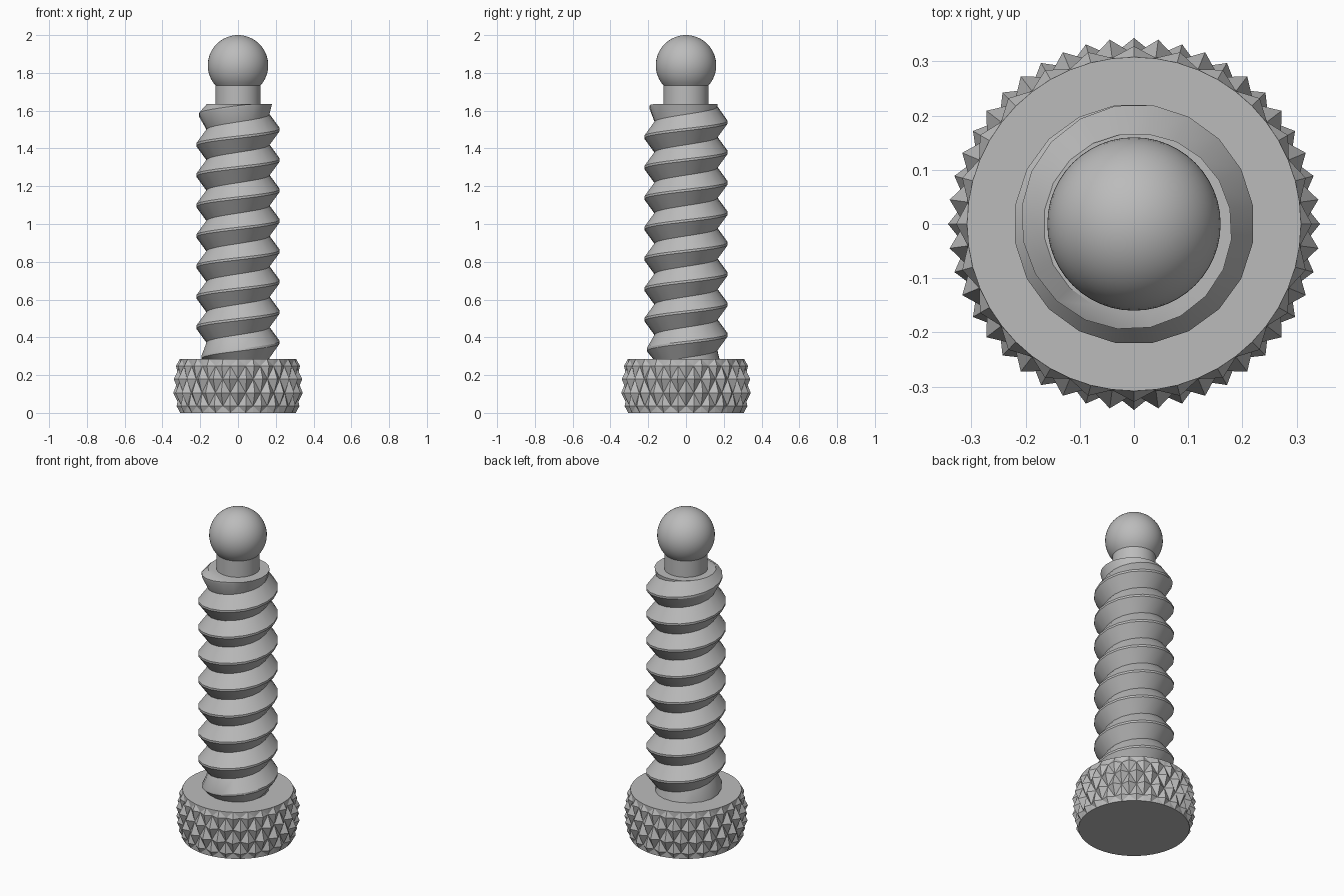
import bpy, bmesh, math

old = bpy.data.objects.get("Cube")
if old:
    bpy.data.objects.remove(old)

steel = bpy.data.materials.new("grey_steel")
steel.use_nodes = True
GREY = (0.5, 0.5, 0.5, 1)
steel.diffuse_color = GREY
steel.node_tree.nodes["Principled BSDF"].inputs["Base Color"].default_value = GREY

HEAD_TOP, SHANK_TOP = 0.285, 1.635
ROOT, CREST, PITCH = 0.167, 0.222, 0.161


def polar(r, a, z):
    return (r * math.cos(a), r * math.sin(a), z)


def finish(name, bm, smooth):
    bmesh.ops.recalc_face_normals(bm, faces=bm.faces)
    mesh = bpy.data.meshes.new(name)
    bm.to_mesh(mesh)
    bm.free()
    mesh.materials.append(steel)
    ob = bpy.data.objects.new(name, mesh)
    bpy.context.collection.objects.link(ob)
    if smooth:
        bpy.ops.object.select_all(action='DESELECT')
        ob.select_set(True)
        bpy.context.view_layer.objects.active = ob
        bpy.ops.object.shade_smooth_by_angle(angle=math.radians(30))
    return ob


# Knurled head: alternating tips and valleys form staggered pyramids
def build_head():
    bm = bmesh.new()
    count = 48
    # height, tip radius, valley radius
    rows = [(0, 0.308, 0.308), (0.036, 0.328, 0.309), (0.106, 0.343, 0.313),
            (0.179, 0.343, 0.313), (0.249, 0.328, 0.309), (HEAD_TOP, 0.308, 0.308)]

    def is_tip(k, j):
        return (k + j) % 2 == 0

    grid = []
    for j, (z, tip, valley) in enumerate(rows):
        grid.append([bm.verts.new(polar(tip if is_tip(k, j) else valley,
                                        math.tau * k / count + math.pi / 2, z))
                     for k in range(count)])
    for j in range(len(rows) - 1):
        for k in range(count):
            n = (k + 1) % count
            a, b = grid[j][k], grid[j][n]
            d, c = grid[j + 1][k], grid[j + 1][n]
            if is_tip(k, j):
                tris = ((a, b, d), (b, c, d))
            else:
                tris = ((a, b, c), (a, c, d))
            for t in tris:
                bm.faces.new(t)
    bm.faces.new(grid[0][::-1])
    bm.faces.new(grid[-1])
    finish("knurled_head", bm, False)


# Threaded shank: a ridge profile swept up a helix, fading at both ends
def build_thread():
    bm = bmesh.new()
    seg = 20
    crest_zero = 0.373          # crest height on the +x side, lowest full turn
    first, last = -28, 8 * seg + 14
    fade_top = 7.25
    half_flat = 0.006

    def clamp(z):
        return min(max(z, HEAD_TOP - 0.01), SHANK_TOP)

    strips = []
    for i in range(first, last + 1):
        turn = (i + 0.5) / seg
        fade = min(1, 1 + turn, 1 - (turn - fade_top))
        r = ROOT + (CREST - ROOT) * max(0, fade)
        z = crest_zero + PITCH * turn
        angle = math.tau * turn
        profile = [(ROOT, -PITCH / 2), (r, -half_flat), (r, half_flat), (ROOT, PITCH / 2)]
        strips.append([bm.verts.new(polar(pr, angle, clamp(z + dz))) for pr, dz in profile])
    for s, t in zip(strips, strips[1:]):
        for m in range(3):
            bm.faces.new((s[m], t[m], t[m + 1], s[m + 1]))
    bmesh.ops.remove_doubles(bm, verts=bm.verts, dist=0.0005)
    bmesh.ops.dissolve_degenerate(bm, edges=bm.edges, dist=0.0005)
    # Flat end of the shank
    cap = [bm.verts.new(polar(ROOT, math.tau * (k + 0.5) / seg, SHANK_TOP)) for k in range(seg)]
    bm.faces.new(cap)
    bmesh.ops.remove_doubles(bm, verts=bm.verts, dist=0.0005)
    finish("threaded_shank", bm, True)


# Neck and ball tip: one turned profile
def build_ball_tip():
    bm = bmesh.new()
    ball, neck, centre, sides, rings = 0.16, 0.12, 1.84, 48, 20
    start = -math.acos(neck / ball)
    profile = [(neck, SHANK_TOP - 0.01)]
    for k in range(rings + 1):
        a = start + (math.pi / 2 - start) * k / rings
        profile.append((ball * math.cos(a), centre + ball * math.sin(a)))
    verts = [bm.verts.new((max(r, 0), 0, z)) for r, z in profile]
    edges = [bm.edges.new(p) for p in zip(verts, verts[1:])]
    bmesh.ops.spin(bm, geom=verts + edges, cent=(0, 0, 0), axis=(0, 0, 1),
                   angle=math.tau, steps=sides)
    bmesh.ops.remove_doubles(bm, verts=bm.verts, dist=0.0005)
    finish("ball_tip", bm, True)


build_head()
build_thread()
build_ball_tip()
